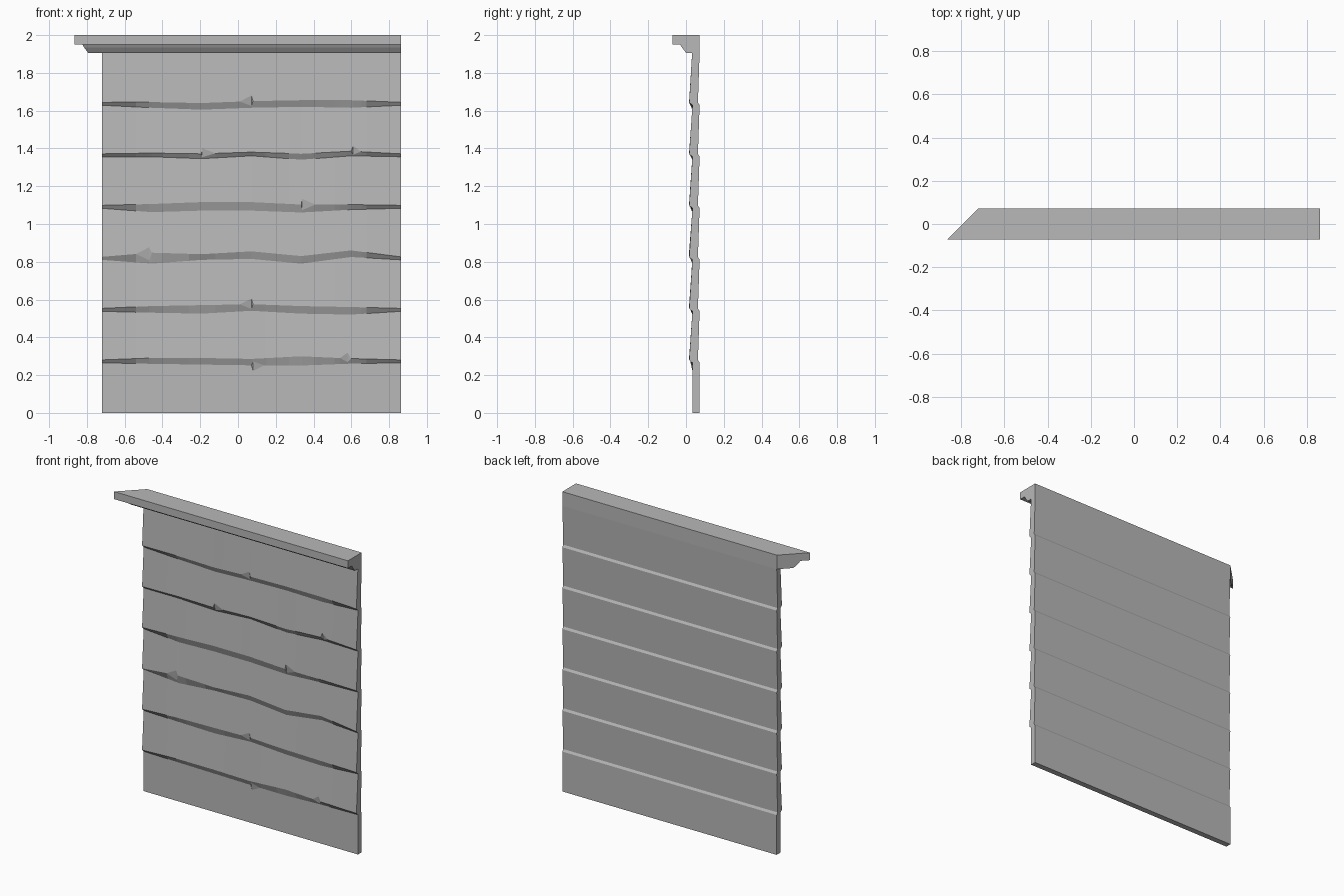
import bpy
import bmesh

if "Cube" in bpy.data.objects:
    bpy.data.objects.remove(bpy.data.objects["Cube"], do_unlink=True)

grey = bpy.data.materials.new("weathered_grey")
grey.use_nodes = True
colour = (0.48, 0.48, 0.48, 1)
grey.diffuse_color = colour
grey.node_tree.nodes["Principled BSDF"].inputs["Base Color"].default_value = colour

LEFT, RIGHT, BACK = -0.72, 0.862, 0.072
FRONT_IN, FRONT_OUT = 0.034, 0.017
SPACING = 3 / 11
STEP = (RIGHT - LEFT) / 6
CHIP_WIDTH = 0.07


def loft(name, sections):
    """Join matching closed sections along x and cap both ends."""
    bm = bmesh.new()
    rings = [[bm.verts.new(p) for p in section] for section in sections]
    count = len(rings[0])
    for a, b in zip(rings, rings[1:]):
        for i in range(count):
            j = (i + 1) % count
            bm.faces.new((a[i], a[j], b[j], b[i]))
    bm.faces.new(rings[0])
    bm.faces.new(rings[-1])
    bmesh.ops.remove_doubles(bm, verts=bm.verts[:], dist=0.00005)
    bmesh.ops.recalc_face_normals(bm, faces=bm.faces[:])
    mesh = bpy.data.meshes.new(name)
    bm.to_mesh(mesh)
    bm.free()
    mesh.materials.append(grey)
    obj = bpy.data.objects.new(name, mesh)
    bpy.context.collection.objects.link(obj)
    return obj


def along(values, x):
    """Read a wavy edge, given at even steps, at position x."""
    t = min(max((x - LEFT) / STEP, 0), 5.9999)
    i = int(t)
    return values[i] + (values[i + 1] - values[i]) * (t - i)


# Wavy board edges: upper and lower offsets in thousandths, bottom lap first
upper_waves = [
    (18, 18, 13, 27, 15), (20, 25, 30, 20, 15), (30, 22, 37, 12, 42),
    (15, 25, 25, 12, 12), (12, 8, 17, 8, 22), (9, 4, 14, 19, 19),
]
lower_waves = [
    (-13, -17, -21, -22, -12), (-15, -20, -5, -20, -25), (-28, -8, -3, -28, 7),
    (-28, -20, -20, -30, -15), (-8, -18, -3, -23, -3), (-21, -31, -21, -16, -21),
]
# Chips in the edges: lap, x position, whether it is cut upwards
chips = [
    (0, 0.58, True), (0, 0.08, False), (1, 0.07, True), (2, -0.47, True),
    (3, 0.34, True), (4, -0.19, True), (4, 0.61, True), (5, 0.07, True),
]


def lap_points(lap, x):
    """Front points of one lap, from the board edge down to the next board."""
    z = SPACING * (lap + 1)
    top = z + along((8, *upper_waves[lap], 8), x) / 1000
    low = z + along((-8, *lower_waves[lap], -8), x) / 1000
    points = [[FRONT_OUT, top], [FRONT_OUT, top], [FRONT_IN, low], [FRONT_IN, low]]
    height = top - low
    for chip_lap, centre, upwards in chips:
        if chip_lap == lap and abs(x - centre) < 0.001:
            if upwards:
                points[0] = [FRONT_OUT + 0.002, top + 0.03]
                points[1] = [FRONT_IN - 0.005, top - height * 0.7]
            else:
                points[2] = [FRONT_OUT + 0.006, low + height * 0.6]
                points[3] = [FRONT_IN, low - 0.03]
    return points


def wall_section(x):
    section = [(x, FRONT_IN, 1.93)]
    for lap in reversed(range(6)):
        section += [(x, y, z) for y, z in lap_points(lap, x)]
    section += [(x, FRONT_IN, 0), (x, BACK, 0)]
    # The back steps inwards where each tilted board meets the one below
    for lap in range(6):
        z = SPACING * (lap + 1)
        section += [(x, BACK, z - 0.007), (x, BACK - 0.009, z + 0.007)]
    return section + [(x, BACK, 1.906), (x, BACK, 1.93)]


# Lapped board wall
columns = [LEFT + STEP * i for i in range(7)]
for _, centre, _ in chips:
    columns += [centre - CHIP_WIDTH, centre, centre + CHIP_WIDTH]
columns = sorted({round(x, 4) for x in columns})
loft("board_wall", [wall_section(x) for x in columns])

# Cornice with a mitred end
cornice = [(BACK, 2), (-BACK, 2), (-BACK, 1.95), (-0.03, 1.95), (-0.022, 1.935),
           (0.0, 1.906), (BACK, 1.906)]
loft("cornice", [[(y - 0.793, y, z) for y, z in cornice],
                 [(RIGHT, y, z) for y, z in cornice]])
